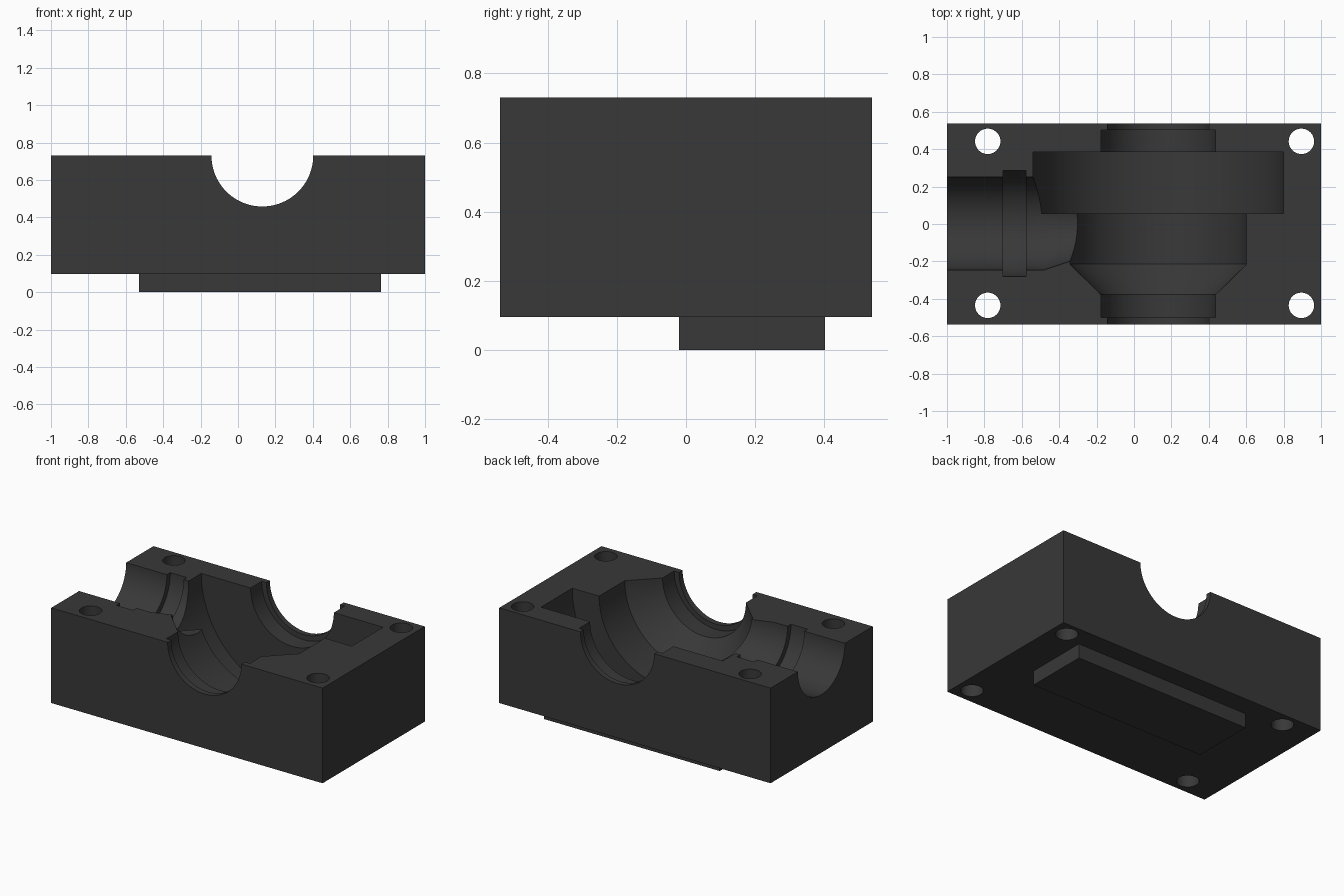
import bpy
import bmesh
import math
from mathutils import Matrix, Vector

if "Cube" in bpy.data.objects:
    bpy.data.objects.remove(bpy.data.objects["Cube"])

TOP = 0.73       # parting face height
SEGMENTS = 96

charcoal = bpy.data.materials.new("charcoal plastic")
charcoal.diffuse_color = (0.04, 0.04, 0.04, 1)
charcoal.use_nodes = True
charcoal.node_tree.nodes["Principled BSDF"].inputs["Base Color"].default_value = charcoal.diffuse_color


def make_object(name, bm):
    bmesh.ops.recalc_face_normals(bm, faces=bm.faces)
    mesh = bpy.data.meshes.new(name)
    bm.to_mesh(mesh)
    bm.free()
    mesh.materials.append(charcoal)
    obj = bpy.data.objects.new(name, mesh)
    bpy.context.collection.objects.link(obj)
    return obj


def box(name, low, high):
    low, high = Vector(low), Vector(high)
    bm = bmesh.new()
    bmesh.ops.create_cube(bm, size=1, matrix=Matrix.Translation((low + high) / 2)
                          @ Matrix.Diagonal((*(high - low), 1)))
    return make_object(name, bm)


def lathe(name, profile, origin, along, side, segments=SEGMENTS):
    """Solid of revolution; profile is (distance along axis, radius)."""
    along, side, origin = Vector(along), Vector(side), Vector(origin)
    up = along.cross(side)
    bm = bmesh.new()
    rings = []
    for d, r in profile:
        ring = []
        for i in range(segments):
            a = math.tau * i / segments
            ring.append(bm.verts.new(origin + along * d
                                     + (side * math.cos(a) + up * math.sin(a)) * r))
        rings.append(ring)
    for a, b in zip(rings, rings[1:]):
        for i in range(segments):
            j = (i + 1) % segments
            bm.faces.new((a[i], a[j], b[j], b[i]))
    bm.faces.new(rings[0])
    bm.faces.new(rings[-1])
    return make_object(name, bm)


def combine(target, tool, operation):
    mod = target.modifiers.new(tool.name, 'BOOLEAN')
    mod.operation = operation
    mod.solver = 'EXACT'
    mod.object = tool
    bpy.context.view_layer.objects.active = target
    bpy.ops.object.modifier_apply(modifier=mod.name)
    bpy.data.objects.remove(tool)


# Block with the raised pad underneath
block = box("mould_half", (-1, -0.538, 0.096), (1, 0.538, TOP))
pad = box("bottom_pad", (-0.53, -0.02, 0), (0.765, 0.402, 0.3))
combine(block, pad, 'UNION')

# Main stepped bore running front to back
main_profile = [(-0.7, 0.272), (-0.5, 0.272), (-0.5, 0.307), (-0.378, 0.307),
                (-0.215, 0.472), (0.055, 0.472), (0.055, 0.67), (0.385, 0.67),
                (0.385, 0.307), (0.502, 0.307), (0.502, 0.272), (0.7, 0.272)]
main_bore = lathe("main_bore", main_profile, (0.13, 0, TOP), (0, 1, 0), (1, 0, 0))
combine(block, main_bore, 'DIFFERENCE')

# Side bore from the left, with ring groove and tapered inner end
side_profile = [(-1.2, 0.248), (-0.7, 0.248), (-0.7, 0.284), (-0.577, 0.284),
                (-0.577, 0.248), (-0.48, 0.248), (-0.2, 0.155)]
side_bore = lathe("side_bore", side_profile, (0, 0.003, TOP), (1, 0, 0), (0, 1, 0))
combine(block, side_bore, 'DIFFERENCE')

# Four through holes in the corners
for x in (-0.782, 0.895):
    for y in (-0.435, 0.442):
        hole = lathe("bolt_hole", [(-0.2, 0.068), (1, 0.068)], (x, y, 0),
                     (0, 0, 1), (1, 0, 0), 48)
        combine(block, hole, 'DIFFERENCE')

# Smooth bores, crisp edges
bpy.ops.object.select_all(action='DESELECT')
block.select_set(True)
bpy.context.view_layer.objects.active = block
bpy.ops.object.shade_smooth_by_angle(angle=math.radians(25))
